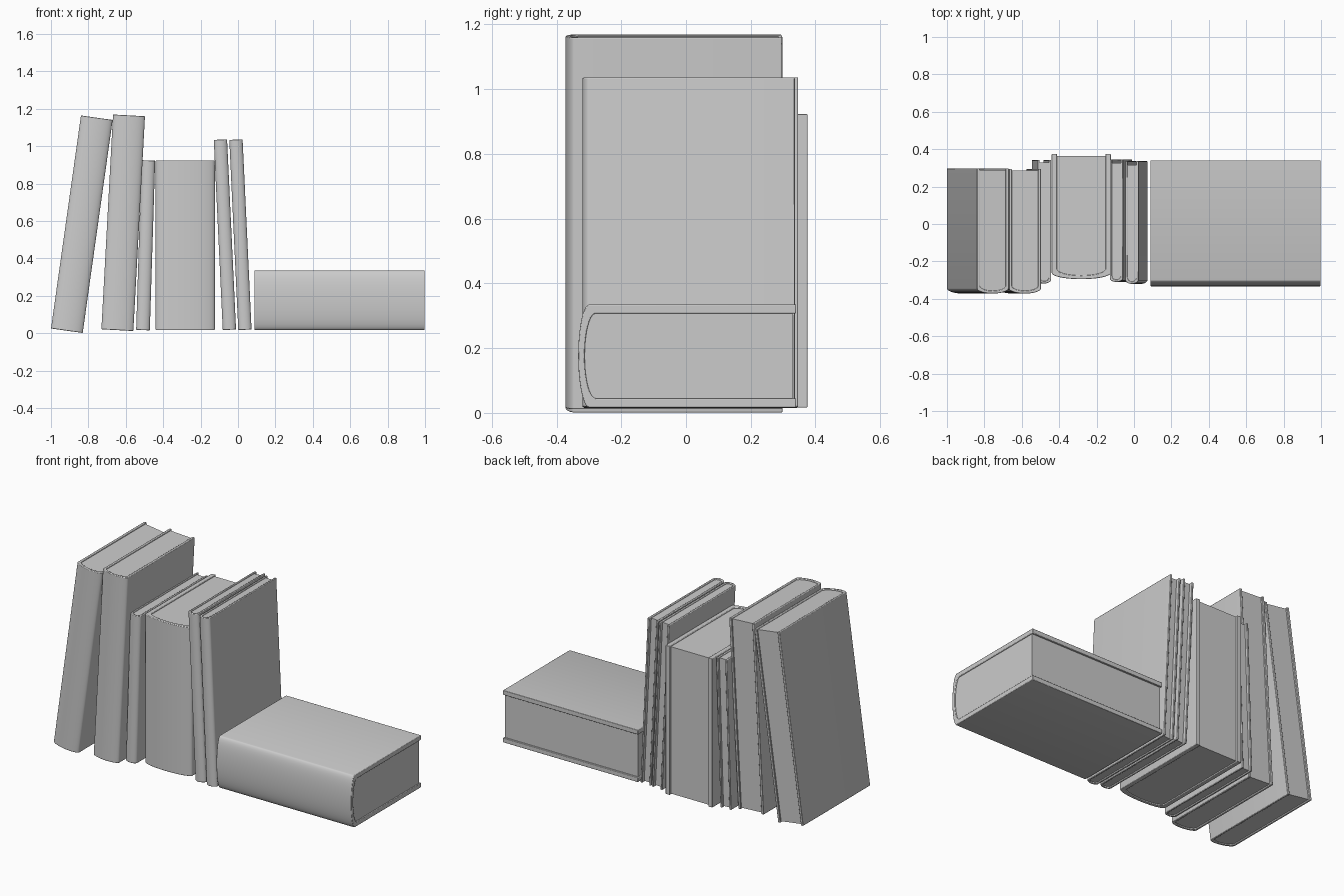
import bpy, bmesh, math

if "Cube" in bpy.data.objects:
    bpy.data.objects.remove(bpy.data.objects["Cube"])


def spine_path(half, front, bulge, back, n=20):
    """U-shaped outline: back edge, round the bulged spine, to the other back edge."""
    pts = [(-half, back)]
    for i in range(n + 1):
        a = math.pi * i / n
        pts.append((-half * math.cos(a), front + bulge * (1 - math.sin(a))))
    pts.append((half, back))
    return pts


def extrude(name, pts, z0, z1, loc, lean, bevel=0):
    bm = bmesh.new()
    face = bm.faces.new([bm.verts.new((x, y, z0)) for x, y in pts])
    new = bmesh.ops.extrude_face_region(bm, geom=[face])["geom"]
    bmesh.ops.translate(bm, vec=(0, 0, z1 - z0),
                        verts=[v for v in new if isinstance(v, bmesh.types.BMVert)])
    bmesh.ops.recalc_face_normals(bm, faces=bm.faces)
    mesh = bpy.data.meshes.new(name)
    bm.to_mesh(mesh)
    bm.free()
    ob = bpy.data.objects.new(name, mesh)
    bpy.context.collection.objects.link(ob)
    ob.location = loc
    ob.rotation_euler.y = math.radians(lean)
    bpy.context.view_layer.objects.active = ob
    bpy.ops.object.select_all(action='DESELECT')
    ob.select_set(True)
    bpy.ops.object.shade_smooth_by_angle(angle=math.radians(35))
    if bevel:
        m = ob.modifiers.new("soft_edges", 'BEVEL')
        m.width, m.segments = bevel, 2
        m.limit_method, m.angle_limit = 'ANGLE', math.radians(50)
    return ob


def book(name, x, z, lean, thick, height, front, back, board, bulge, inset):
    half = thick / 2
    outer = spine_path(half, front, bulge, back)
    skin = min(board, 0.02)
    inner = spine_path(half - board, front + skin, bulge, back)
    # hard cover: two boards joined by the curved spine
    extrude(name + "_cover", outer + inner[::-1], 0, height, (x, 0, z), lean, 0.003)
    # page block, set in a little from the boards
    pages = spine_path(half - board + 0.001, front + skin - 0.001, bulge, back - inset)
    extrude(name + "_pages", pages, 0.006, height - 0.006, (x, 0, z), lean)


# name, base x, base z, lean, thickness, height, front, back, board, bulge, page inset
books = [
    ("leaning_book", -0.915, 0.013, 8.0, 0.171, 1.150, -0.372, 0.298, 0.015, 0.028, 0.01),
    ("tall_book", -0.645, 0.016, 3.1, 0.171, 1.150, -0.372, 0.295, 0.015, 0.028, 0.01),
    ("slim_short_book", -0.508, 0.016, 1.8, 0.073, 0.908, -0.318, 0.343, 0.012, 0.022, 0.015),
    ("thick_book", -0.282, 0.016, 0, 0.316, 0.908, -0.295, 0.375, 0.028, 0.034, 0.011),
    ("slim_tall_book_left", -0.046, 0.018, -2.7, 0.071, 1.018, -0.310, 0.346, 0.012, 0.022, 0.02),
    ("slim_tall_book_right", 0.037, 0.018, -2.7, 0.071, 1.018, -0.320, 0.336, 0.012, 0.022, 0.02),
    ("lying_book", 0.087, 0.176, 90, 0.318, 0.911, -0.333, 0.340, 0.028, 0.034, 0.011),
]
for b in books:
    book(*b)
